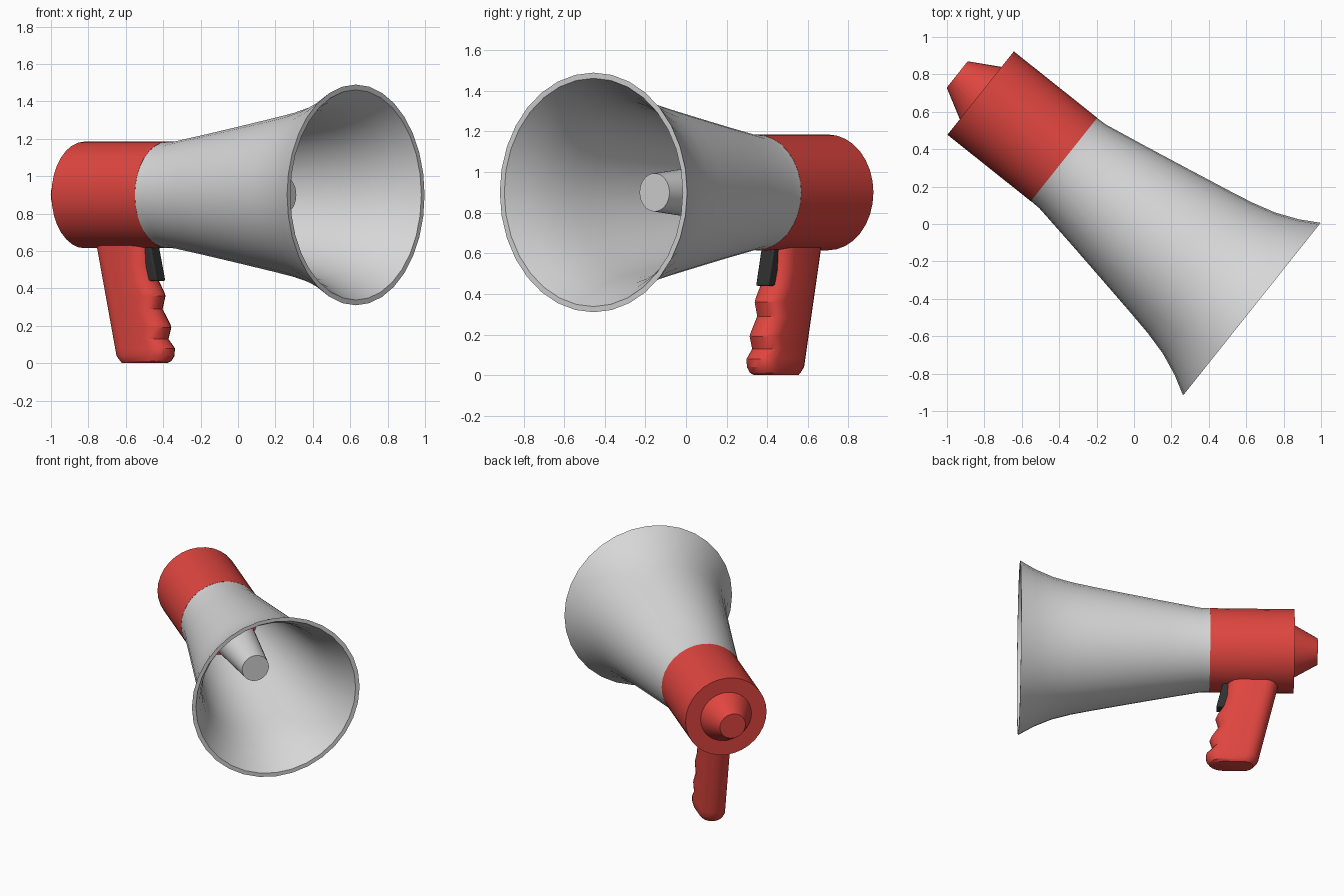
import bpy, bmesh
from math import sin, cos, pi, radians
from mathutils import Matrix

if "Cube" in bpy.data.objects:
    bpy.data.objects.remove(bpy.data.objects["Cube"], do_unlink=True)

AXIS_Z = 0.9
# Local frame: x runs from the back of the body to the bell mouth
FRAME = Matrix.Translation((-0.82, 0.70, 0)) @ Matrix.Rotation(radians(-38.55), 4, 'Z')


def material(name, rgb):
    m = bpy.data.materials.new(name)
    m.use_nodes = True
    m.diffuse_color = (*rgb, 1)
    m.node_tree.nodes["Principled BSDF"].inputs["Base Color"].default_value = (*rgb, 1)
    return m


red = material("red plastic", (0.74, 0.06, 0.05))
grey = material("light grey", (0.68, 0.68, 0.68))
black = material("black rubber", (0.03, 0.03, 0.03))


def loft(name, rings, mat, angle=30):
    """Skin a list of equal-sized point rings and cap both ends."""
    bm = bmesh.new()
    loops = [[bm.verts.new(p) for p in ring] for ring in rings]
    n = len(loops[0])
    for a, b in zip(loops, loops[1:]):
        for i in range(n):
            j = (i + 1) % n
            bm.faces.new((a[i], a[j], b[j], b[i]))
    bm.faces.new(loops[0])
    bm.faces.new(loops[-1])
    bmesh.ops.recalc_face_normals(bm, faces=bm.faces)
    me = bpy.data.meshes.new(name)
    bm.to_mesh(me)
    bm.free()
    me.materials.append(mat)
    ob = bpy.data.objects.new(name, me)
    ob.matrix_world = FRAME
    bpy.context.collection.objects.link(ob)
    bpy.ops.object.select_all(action='DESELECT')
    ob.select_set(True)
    bpy.context.view_layer.objects.active = ob
    bpy.ops.object.shade_smooth_by_angle(angle=radians(angle))
    return ob


def lathe(name, profile, mat, n=32):
    """Revolve (distance, radius) points about the horn axis."""
    turn = [2 * pi * i / n for i in range(n)]
    return loft(name, [[(s, r * cos(t), AXIS_Z + r * sin(t)) for t in turn]
                       for s, r in profile], mat)


def stadium(s0, s1, w, z, n=8):
    """Horizontal ring with rounded ends between s0 and s1."""
    r = w / 2
    front = [-pi / 2 + pi * i / n for i in range(n + 1)]
    ring = [(s1 - r + r * cos(t), r * sin(t), z) for t in front]
    return ring + [(s0 + r - r * cos(t), -r * sin(t), z) for t in front]


# Body and rear cone
lathe("body", [(0, 0.285), (0.57, 0.285)], red)
lathe("rear_cone", [(0.02, 0.19), (-0.16, 0.09)], red)

# Flared bell: outer wall, flat rim, then inner wall
outer = [(0.568, 0.284), (0.63, 0.286), (0.88, 0.33), (1.13, 0.376), (1.37, 0.421),
         (1.5, 0.447), (1.63, 0.482), (1.75, 0.532), (1.854, 0.59)]
inner = [(s, r - 0.028) for s, r in reversed(outer)]
lathe("bell", outer + inner, grey)

# Inner horn core
lathe("inner_horn", [(0.57, 0.172), (1.372, 0.094)], grey)

# Pistol grip with finger ridges: height, front edge, width
grip = [(0.0, 0.545, 0.13), (0.012, 0.572, 0.155), (0.04, 0.592, 0.17),
        (0.08, 0.594, 0.17), (0.13, 0.55, 0.17), (0.19, 0.57, 0.17),
        (0.21, 0.562, 0.17), (0.29, 0.51, 0.17), (0.36, 0.53, 0.17),
        (0.38, 0.522, 0.17), (0.44, 0.485, 0.17), (0.52, 0.462, 0.17),
        (0.70, 0.45, 0.17)]
rings = []
for z, front, w in grip:
    back = 0.25 - 0.23 * z + 0.6 * max(0, 0.04 - z)
    rings.append(stadium(back, front, w, z))
loft("handle", rings, red)

# Slanted trigger
rings = [[(s0, -0.04, z), (s1, -0.04, z), (s1, 0.04, z), (s0, 0.04, z)]
         for z, s0, s1 in ((0.44, 0.45, 0.524), (0.66, 0.41, 0.472))]
trigger = loft("trigger", rings, black)
bevel = trigger.modifiers.new("soft_edges", 'BEVEL')
bevel.width = 0.008
bevel.segments = 2
